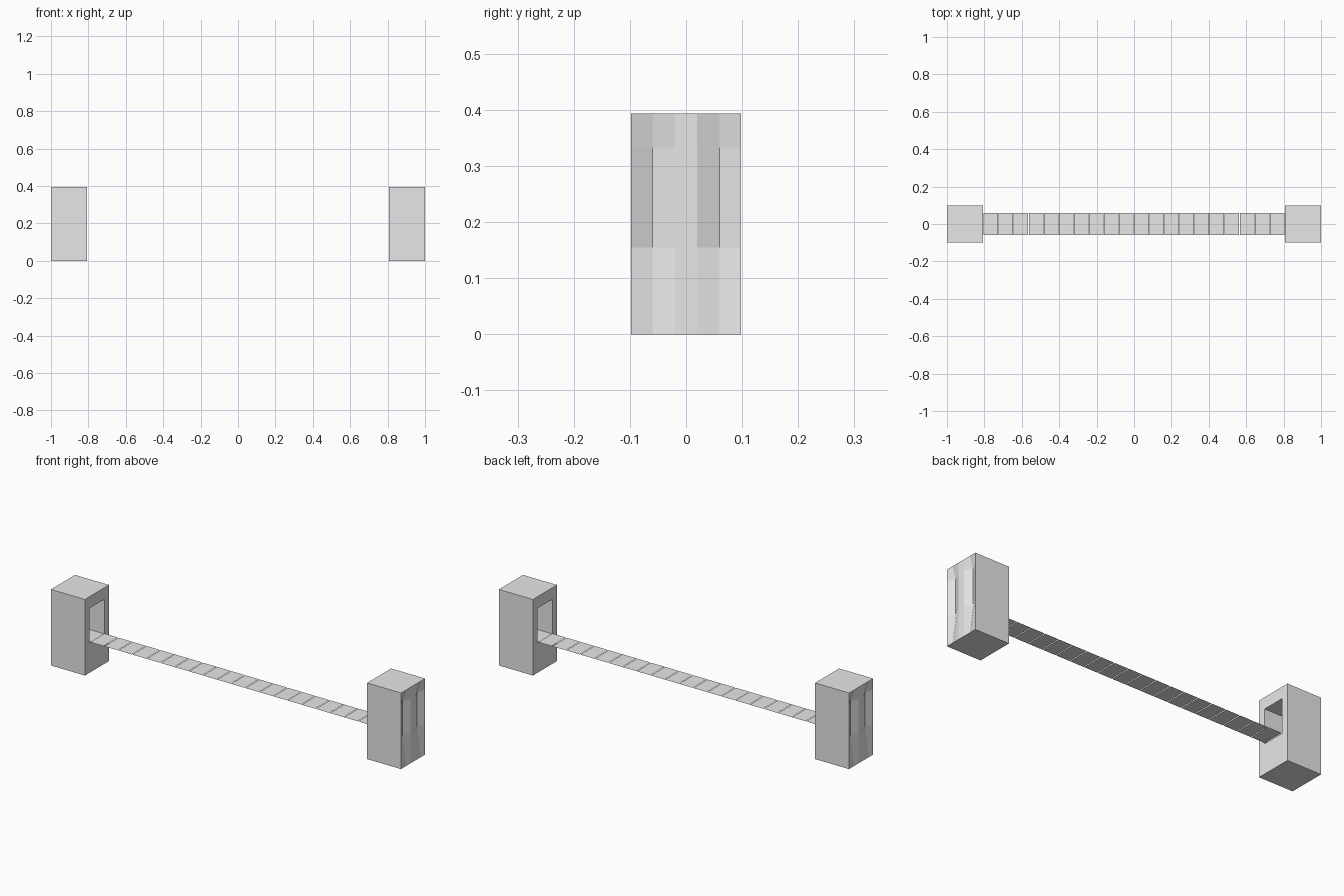
import bpy, bmesh, math

cube = bpy.data.objects.get("Cube")
if cube:
    bpy.data.objects.remove(cube, do_unlink=True)

stone = bpy.data.materials.new("light_grey")
stone.use_nodes = True
GREY = (0.8, 0.8, 0.8, 1)
stone.diffuse_color = GREY
stone.node_tree.nodes["Principled BSDF"].inputs["Base Color"].default_value = GREY

HALF, HEIGHT = 0.098, 0.393           # tower half width and height
OUTER, INNER = 1.0, 0.806             # outer and inner wall positions
SLOT, SILL, LINTEL = 0.06, 0.155, 0.333
GROOVE, BACK = 0.018, 0.965           # groove depth, end of the opening


def finish(bm, name, rotation=0):
    mesh = bpy.data.meshes.new(name)
    bm.to_mesh(mesh)
    bm.free()
    mesh.materials.append(stone)
    obj = bpy.data.objects.new(name, mesh)
    obj.rotation_euler.z = rotation
    bpy.context.collection.objects.link(obj)


def sheet(bm, us, vs, place, skip=None):
    """Grid of quads over us and vs, with place giving each point."""
    for i in range(len(us) - 1):
        for j in range(len(vs) - 1):
            if (i, j) == skip:
                continue
            corners = ((i, j), (i + 1, j), (i + 1, j + 1), (i, j + 1))
            bm.faces.new([bm.verts.new(place(us[a], vs[b])) for a, b in corners])


def tower(name, rotation):
    bm = bmesh.new()
    zs = (0, SILL, LINTEL, HEIGHT)
    ys = (-HALF, -SLOT, SLOT, HALF)
    xs = (INNER, OUTER)

    # outer wall with two shallow vertical grooves fading out at the ends
    def outer(y, z):
        grooved = abs(y) == SLOT and z in (SILL, LINTEL)
        return (OUTER - GROOVE * grooved, y, z)
    sheet(bm, (-HALF, -SLOT, -0.02, 0.02, SLOT, HALF), zs, outer)

    # inner wall with an opening, then sides, top and bottom
    sheet(bm, ys, zs, lambda y, z: (INNER, y, z), skip=(1, 1))
    for side in (-HALF, HALF):
        sheet(bm, xs, (0, HEIGHT), lambda x, z: (x, side, z))
    for level in (0, HEIGHT):
        sheet(bm, xs, (-HALF, HALF), lambda x, y: (x, y, level))

    # recess behind the opening
    depth = (INNER, BACK)
    for side in (-SLOT, SLOT):
        sheet(bm, depth, (SILL, LINTEL), lambda x, z: (x, side, z))
    for level in (SILL, LINTEL):
        sheet(bm, depth, (-SLOT, SLOT), lambda x, y: (x, y, level))
    sheet(bm, (-SLOT, SLOT), (SILL, LINTEL), lambda y, z: (BACK, y, z))

    bmesh.ops.remove_doubles(bm, verts=bm.verts, dist=1e-5)
    bmesh.ops.recalc_face_normals(bm, faces=bm.faces)
    finish(bm, name, rotation)


tower("left_tower", 0)
tower("right_tower", math.pi)

# flat walkway planks with hairline gaps
bm = bmesh.new()
COUNT, GAP = 20, 0.003
pitch = 2 * INNER / COUNT
for k in range(COUNT):
    start = -INNER + k * pitch
    sheet(bm, (start + GAP / 2, start + pitch - GAP / 2), (-0.058, 0.058),
          lambda x, y: (x, y, 0.158))
finish(bm, "bridge_planks")
